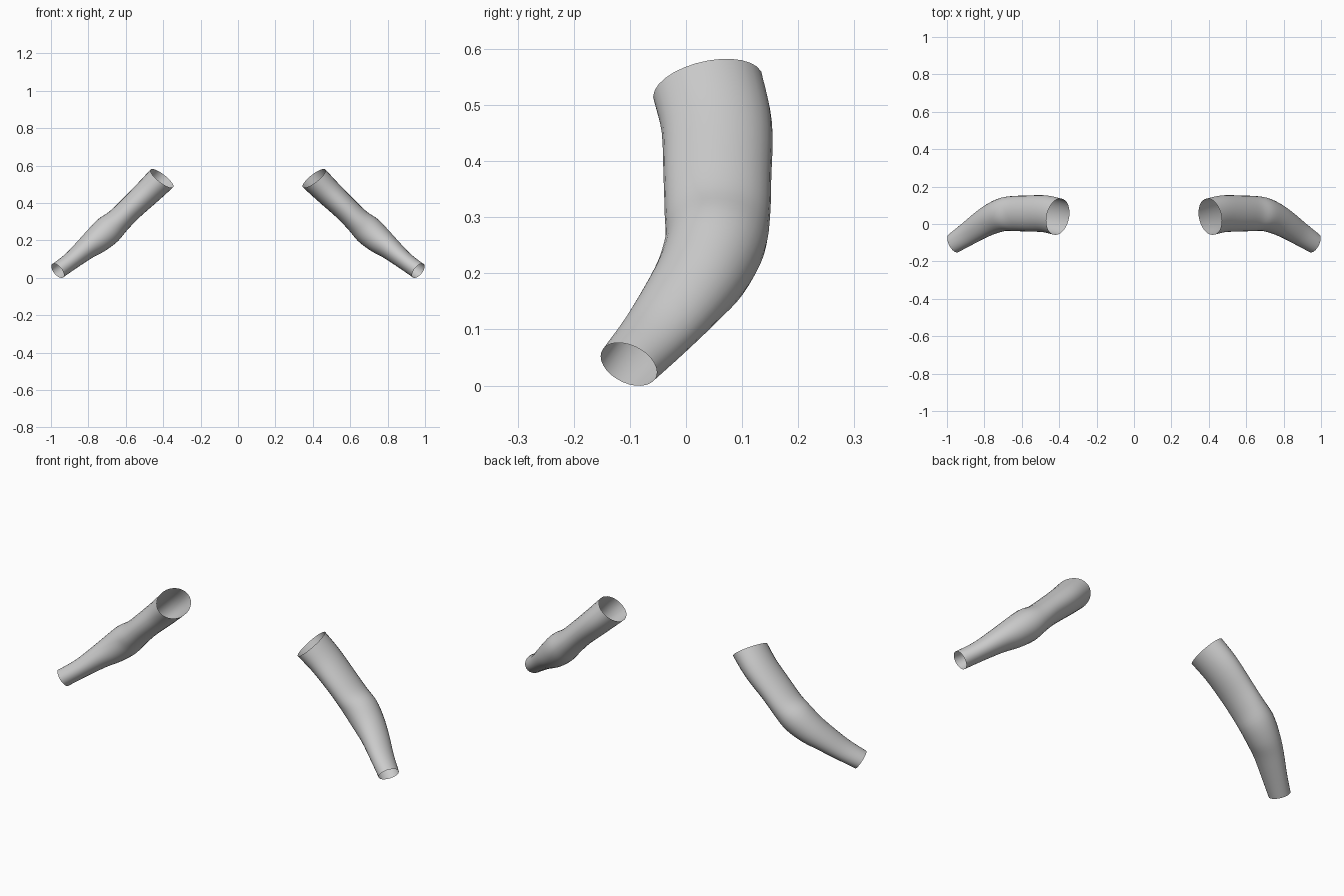
import bpy, bmesh, math
from mathutils import Vector

if "Cube" in bpy.data.objects:
    bpy.data.objects.remove(bpy.data.objects["Cube"])

SEGMENTS = 28   # sides around each sleeve
STEPS = 4       # rings between stations

# Stations from shoulder to wrist: centre x, y, z, height radius, depth radius
STATIONS = [
    (0.407, 0.039, 0.532, 0.077, 0.100),
    (0.480, 0.055, 0.460, 0.072, 0.099),
    (0.575, 0.056, 0.370, 0.067, 0.096),
    (0.640, 0.056, 0.305, 0.069, 0.094),
    (0.695, 0.052, 0.255, 0.079, 0.090),
    (0.755, 0.030, 0.202, 0.073, 0.083),
    (0.815, -0.003, 0.155, 0.060, 0.075),
    (0.893, -0.055, 0.090, 0.048, 0.064),
    (0.964, -0.102, 0.038, 0.046, 0.055),
]
SHOULDER_AXIS = Vector((0.60, 0.22, -0.77)).normalized()
WRIST_AXIS = Vector((0.706, -0.41, -0.577)).normalized()

cloth = bpy.data.materials.new("grey cloth")
cloth.diffuse_color = (0.6, 0.6, 0.6, 1)
cloth.use_nodes = True
cloth.node_tree.nodes["Principled BSDF"].inputs["Base Color"].default_value = cloth.diffuse_color


def spline(a, b, c, d, t):
    """Catmull-Rom blend of four stations."""
    return [0.5 * (2 * q + (r - p) * t + (2 * p - 5 * q + 4 * r - s) * t * t
                   + (3 * q - p - 3 * r + s) * t ** 3)
            for p, q, r, s in zip(a, b, c, d)]


def sample_path():
    last = len(STATIONS) - 1
    rows = []
    for i in range(last):
        a, b, c, d = (STATIONS[min(max(i + k, 0), last)] for k in (-1, 0, 1, 2))
        rows += [spline(a, b, c, d, s / STEPS) for s in range(STEPS)]
    return rows + [list(STATIONS[-1])]


def make_sleeve(name, side):
    rows = sample_path()
    centres = [Vector(r[:3]) for r in rows]
    n = len(rows)
    bm = bmesh.new()
    rings = []
    for i, row in enumerate(rows):
        # Ring axis follows the path, easing into the cut angle at both ends
        axis = (centres[min(i + 3, n - 1)] - centres[max(i - 3, 0)]).normalized()
        axis = axis.lerp(SHOULDER_AXIS, max(0, 1 - i / 6))
        axis = axis.lerp(WRIST_AXIS, max(0, 1 - (n - 1 - i) / 6)).normalized()
        depth = (Vector((0, 1, 0)) - axis * axis.y).normalized()
        up = depth.cross(axis).normalized()
        if up.z < 0:
            up = -up
        ring = []
        for k in range(SEGMENTS):
            ang = math.tau * k / SEGMENTS
            p = (centres[i] + up * (row[3] * math.cos(ang))
                 + depth * (row[4] * math.sin(ang)))
            ring.append(bm.verts.new((p.x * side, p.y, p.z)))
        rings.append(ring)
    # Open tube wall
    for r0, r1 in zip(rings, rings[1:]):
        for k in range(SEGMENTS):
            j = (k + 1) % SEGMENTS
            quad = [r0[k], r0[j], r1[j], r1[k]]
            bm.faces.new(quad)
    # Face the wall outward
    bm.normal_update()
    bm.faces.ensure_lookup_table()
    face = bm.faces[0]
    middle = (centres[0] + centres[1]) / 2
    middle.x *= side
    if face.normal.dot(face.calc_center_median() - middle) < 0:
        bmesh.ops.reverse_faces(bm, faces=bm.faces[:])
    for f in bm.faces:
        f.smooth = True
    mesh = bpy.data.meshes.new(name)
    bm.to_mesh(mesh)
    bm.free()
    mesh.materials.append(cloth)
    obj = bpy.data.objects.new(name, mesh)
    bpy.context.collection.objects.link(obj)
    return obj


# Matching pair of open sleeves
make_sleeve("right_sleeve", 1)
make_sleeve("left_sleeve", -1)
